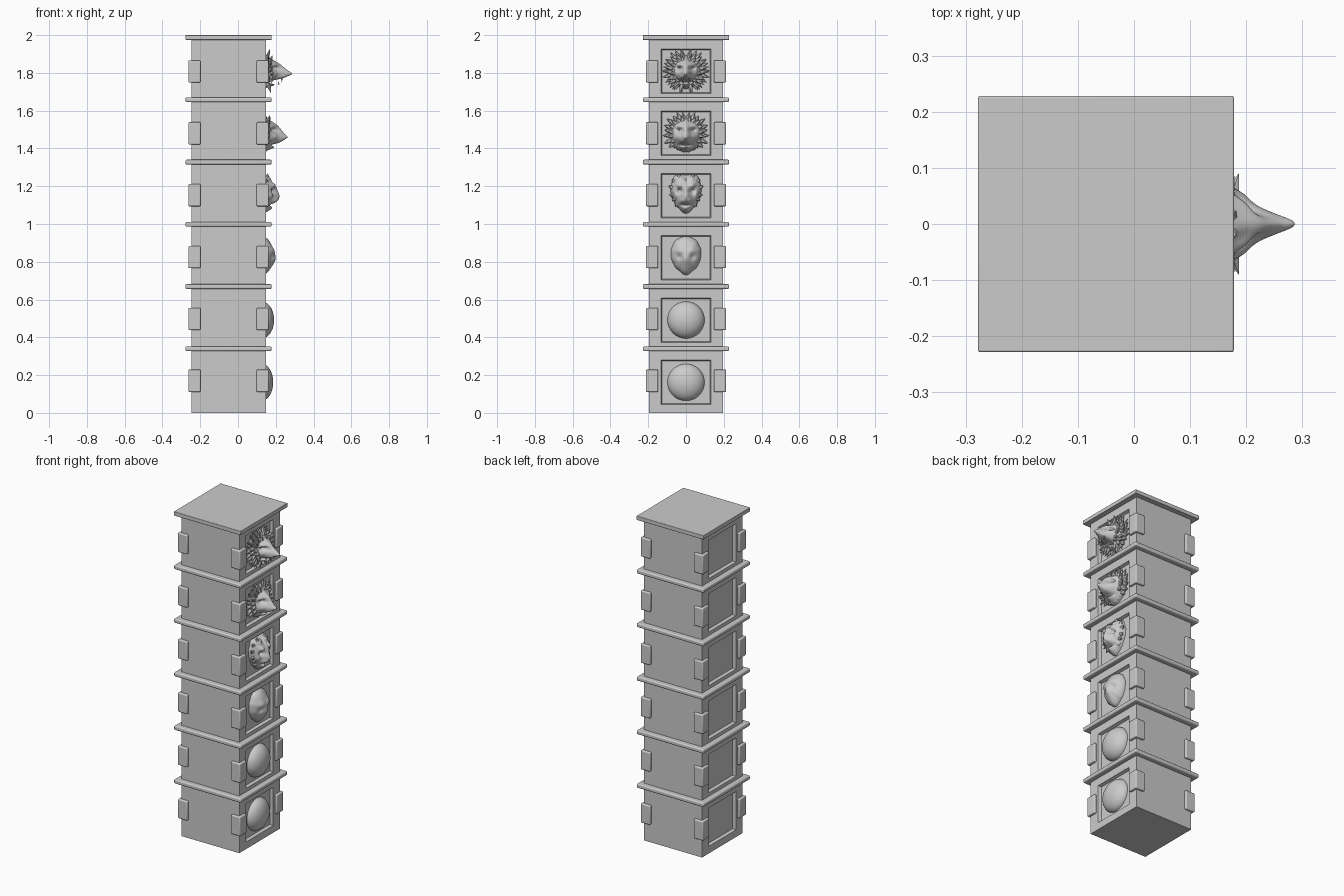
import bpy, bmesh, random
from math import sin, cos, pi, exp, sqrt, radians, asin
from mathutils import Vector, Matrix

if "Cube" in bpy.data.objects:
    bpy.data.objects.remove(bpy.data.objects["Cube"])

random.seed(4)
CX, HALF, STEP = -0.05, 0.197, 0.3295   # pillar axis, half width, storey height
FACE = CX + HALF                        # front plane of carved side (+x)


def finish(bm, name, angle=35, bevel=0):
    bmesh.ops.recalc_face_normals(bm, faces=bm.faces)
    me = bpy.data.meshes.new(name)
    bm.to_mesh(me)
    bm.free()
    ob = bpy.data.objects.new(name, me)
    bpy.context.collection.objects.link(ob)
    if bevel:
        m = ob.modifiers.new("Bevel", 'BEVEL')
        m.width, m.segments, m.limit_method = bevel, 3, 'ANGLE'
    bpy.ops.object.select_all(action='DESELECT')
    ob.select_set(True)
    bpy.context.view_layer.objects.active = ob
    bpy.ops.object.shade_smooth_by_angle(angle=radians(angle))
    return ob


def box(bm, center, size):
    mat = Matrix.Translation(center) @ Matrix.Diagonal((*size, 1))
    return bmesh.ops.create_cube(bm, size=1, matrix=mat)['verts']


def storey(i):
    # square block with a sunken panel on the +x and -x sides
    bm = bmesh.new()
    z = (i + 0.5) * STEP
    h = STEP if i < 5 else STEP + 0.005
    box(bm, (CX, 0, z), (2 * HALF, 2 * HALF, h))
    bm.normal_update()
    for f in [f for f in bm.faces if abs(f.normal.x) > 0.9]:
        bmesh.ops.inset_individual(bm, faces=[f], thickness=0.04)
        for v in f.verts:
            v.co.y = 0.132 if v.co.y > 0 else -0.132
            v.co.z = z - 0.003 + (0.118 if v.co.z > z else -0.118)
        bmesh.ops.inset_individual(bm, faces=[f], thickness=0.008, depth=-0.018)
    finish(bm, f"block_{i + 1}", 30)

    # corner stones
    bm = bmesh.new()
    for sx in (-1, 1):
        for sy in (-1, 1):
            box(bm, (CX + sx * 0.1805, sy * 0.1795, 0.17 + i * 0.3275), (0.064, 0.064, 0.118))
    finish(bm, f"corner_stones_{i + 1}", 30, 0.006)

    # ledge above the block
    bm = bmesh.new()
    zl = 0.3395 + i * STEP
    box(bm, (CX, 0, zl if i < 5 else 1.9875), (0.456, 0.456, 0.025))
    finish(bm, f"ledge_{i + 1}", 30, 0.007 if i < 5 else 0.003)


def spike(bm, base, direction, radius, length):
    d = Vector(direction).normalized()
    mat = Matrix.Translation(Vector(base) + d * length / 2) @ d.to_track_quat('Z', 'Y').to_matrix().to_4x4()
    bmesh.ops.create_cone(bm, cap_ends=True, segments=6, radius1=radius, radius2=0,
                          depth=length, matrix=mat)


def carving(name, zc, radii, dome, bumps, tufts=(), teeth=(), segs=96, rings=36):
    # domed relief: outline radii from bottom to top, plus mirrored soft bumps (y, z, sy, sz, height)
    bm = bmesh.new()
    base = FACE - 0.022

    def outline(a):
        t = (asin(max(-1, min(1, sin(a)))) / pi + 0.5) * (len(radii) - 1)
        k = min(int(t), len(radii) - 2)
        s = t - k
        s = s * s * (3 - 2 * s)
        return radii[k] * (1 - s) + radii[k + 1] * s

    def point(a, r):
        y, z = outline(a) * r * cos(a), outline(a) * r * sin(a)
        x = dome * sqrt(max(0, 1 - r * r))
        for by, bz, sy, sz, h in bumps:
            for m in ((1, -1) if by else (1,)):
                x += h * (1 - r ** 4) * exp(-((y - m * by) / sy) ** 2 - ((z - bz) / sz) ** 2)
        return Vector((base + max(x, 0), y, zc + z))

    centre = bm.verts.new(point(0, 0))
    prev = None
    for k in range(1, rings + 1):
        r = sin(k / rings * pi / 2)
        ring = [bm.verts.new(point(2 * pi * j / segs, r)) for j in range(segs)]
        for j in range(segs):
            n = (j + 1) % segs
            if prev:
                bm.faces.new((prev[j], ring[j], ring[n], prev[n]))
            else:
                bm.faces.new((centre, ring[j], ring[n]))
        prev = ring
    # mane tufts in rows, mirrored left and right
    for r, count, lo, hi, length, rad, lift in tufts:
        for j in range(count):
            a = radians(lo + (hi - lo) * (j + 0.5) / count + random.uniform(-3, 3))
            ln = length * random.uniform(0.75, 1.15)
            for m in (1, -1):
                p = point(a, r)
                p.x -= 0.006
                p.y *= m
                spike(bm, p, (lift, m * cos(a), sin(a)), rad, ln)
    for y, z, x, ln, up in teeth:
        for m in (1, -1):
            spike(bm, (x, m * y, zc + z), (0, 0, up), 0.006, ln)
    finish(bm, name, 50)


for i in range(6):
    storey(i)

# carvings, from plain domes at the bottom to a full maned head at the top
carving("dome_lower", 0.162, [0.098, 0.098], 0.061, [])
carving("dome_upper", 0.492, [0.098, 0.098], 0.066, [])
carving("rough_head", 0.835, [0.105, 0.088, 0.08, 0.079, 0.086, 0.096, 0.1], 0.062,
        [(0.032, 0.025, 0.025, 0.02, 0.010), (0, -0.02, 0.025, 0.035, 0.013),
         (0.035, -0.01, 0.015, 0.015, -0.008)])
carving("blocked_head", 1.16, [0.105, 0.085, 0.076, 0.08, 0.092, 0.112, 0.1], 0.062,
        [(0, -0.02, 0.028, 0.03, 0.028), (0, 0.03, 0.016, 0.04, 0.02),
         (0.035, 0.045, 0.018, 0.016, 0.022), (0.035, 0.015, 0.014, 0.012, -0.016),
         (0.055, -0.01, 0.012, 0.03, 0.014), (0.03, 0.085, 0.016, 0.015, 0.018),
         (0.02, -0.04, 0.015, 0.014, 0.014), (0, -0.06, 0.025, 0.007, -0.02),
         (0, -0.08, 0.02, 0.015, 0.018), (0, 0.08, 0.007, 0.03, -0.015)],
        [(0.88, 6, -60, 80, 0.022, 0.013, 0.2)])
carving("maned_head", 1.48, [0.1, 0.095, 0.094, 0.09, 0.095, 0.09, 0.085], 0.06,
        [(0, -0.025, 0.042, 0.04, 0.056), (0, 0.03, 0.02, 0.05, 0.03),
         (0, -0.02, 0.016, 0.01, 0.013), (0.036, 0.04, 0.022, 0.012, 0.016),
         (0.034, 0.016, 0.016, 0.009, -0.02), (0.05, -0.02, 0.02, 0.02, 0.012),
         (0.018, -0.04, 0.015, 0.014, 0.01), (0, -0.062, 0.03, 0.007, -0.028),
         (0, -0.078, 0.025, 0.014, 0.028)],
        [(0.95, 9, -45, 88, 0.038, 0.015, 0.15), (0.8, 7, -40, 85, 0.035, 0.014, 0.3),
         (0.93, 4, -85, -45, 0.012, 0.012, 0.2)])
carving("roaring_head", 1.81, [0.095, 0.09, 0.09, 0.09, 0.095, 0.09, 0.082], 0.06,
        [(0, -0.018, 0.04, 0.038, 0.07), (0, 0.03, 0.022, 0.045, 0.035),
         (0, -0.015, 0.016, 0.012, 0.02), (0.034, 0.035, 0.02, 0.012, 0.02),
         (0.032, 0.014, 0.014, 0.009, -0.026), (0.055, -0.015, 0.018, 0.022, 0.016),
         (0.02, -0.034, 0.014, 0.012, 0.014), (0, -0.058, 0.026, 0.011, -0.055),
         (0, -0.075, 0.024, 0.014, 0.045)],
        [(0.96, 11, -85, 88, 0.044, 0.013, 0.12), (0.85, 10, -80, 85, 0.045, 0.014, 0.3),
         (0.7, 8, -55, 82, 0.034, 0.012, 0.35)],
        [(0.018, -0.038, 0.232, 0.024, -1), (0.014, -0.072, 0.215, 0.018, 1)])
